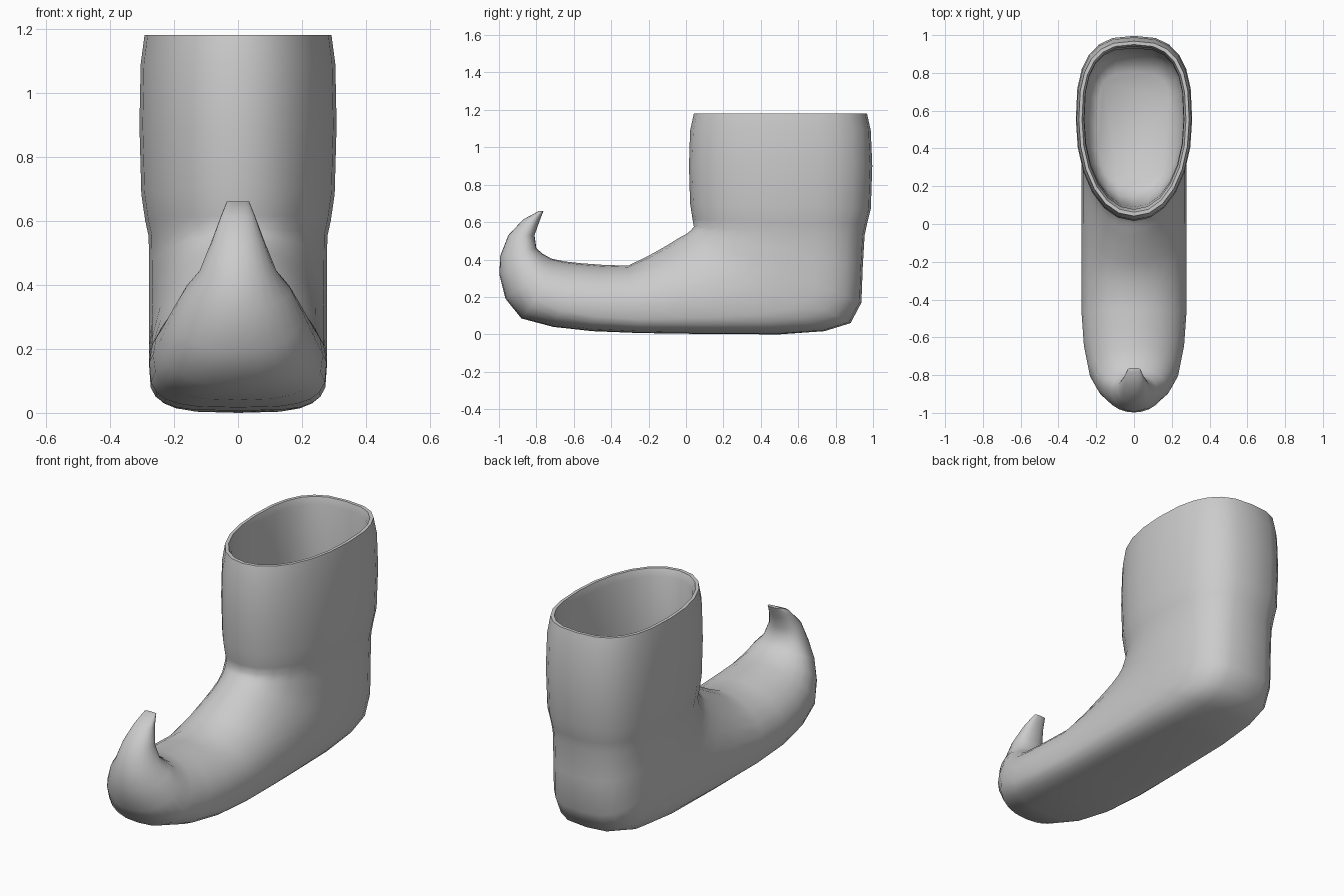
import bpy, bmesh, math

N = 24


def half_power(value, e):
    return math.copysign(abs(value) ** (2 / e), value)


def section(bm, a, b, w, m, ea, eb):
    """Closed ring from front/top point a to back/bottom point b (y, z), half width w.
    m places the widest spot, ea and eb set the squareness of each end."""
    mid = [a[i] + (b[i] - a[i]) * m for i in (0, 1)]
    ring = []
    for k in range(N):
        t = 2 * math.pi * k / N
        c, s = math.cos(t), math.sin(t)
        e, end = (ea, a) if c > 0 else (eb, b)
        u = abs(half_power(c, e)) if abs(c) > 1e-6 else 0
        x = w * half_power(s, e) if abs(s) > 1e-6 else 0
        ring.append(bm.verts.new((x, mid[0] + u * (end[0] - mid[0]),
                                  mid[1] + u * (end[1] - mid[1]))))
    return ring


# sections: a, b, half width, widest spot, squareness a, squareness b
toe_and_foot = [
    ((-.762, .66), (-.785, .66), .035, .5, 2.5, 2.5),
    ((-.785, .60), (-.87, .615), .056, .5, 2.3, 2.2),
    ((-.81, .53), (-.95, .53), .085, .45, 2.2, 2.1),
    ((-.80, .46), (-.993, .42), .12, .4, 2.2, 2),
    ((-.765, .43), (-.998, .32), .165, .4, 2.1, 2),
    ((-.72, .405), (-.965, .19), .205, .45, 2, 2.1),
    ((-.65, .39), (-.88, .085), .24, .52, 2, 2.4),
    ((-.56, .38), (-.71, .04), .265, .58, 2, 2.8),
    ((-.45, .372), (-.50, .017), .277, .6, 2, 3.4),
    ((-.31, .367), (-.25, .007), .278, .6, 2, 3.8),
    ((-.20, .42), (.10, .002), .278, .6, 2, 3.8),
    ((-.12, .465), (.50, 0), .278, .58, 2.1, 3.6),
    ((-.07, .495), (.74, .017), .278, .56, 2.1, 3.4),
    ((-.03, .52), (.88, .06), .278, .55, 2.1, 3.2),
    ((0, .535), (.938, .17), .278, .55, 2.1, 3),
    ((.025, .555), (.945, .36), .278, .55, 2.1, 2.9),
]
shaft = [
    ((.042, .575), (.955, .53), .279, .55, 2.1, 2.8),
    ((.035, .615), (.968, .59), .29, .55, 2.1, 2.7),
    ((.022, .70), (.988, .67), .302, .55, 2.1, 2.7),
    ((.016, .90), (.996, .90), .308, .55, 2.1, 2.7),
    ((.022, 1.09), (.988, 1.09), .304, .55, 2.1, 2.7),
    ((.042, 1.18), (.968, 1.18), .292, .55, 2.1, 2.7),
]
lining = [
    ((.062, 1.18), (.95, 1.18), .275, .55, 2.1, 2.7),
    ((.078, 1.14), (.94, 1.14), .264, .55, 2.1, 2.7),
    ((.07, .85), (.95, .85), .27, .55, 2.1, 2.7),
    ((.09, .60), (.93, .60), .262, .55, 2.1, 2.8),
    ((.10, .44), (.93, .44), .268, .55, 2.1, 2.8),
    ((.14, .28), (.89, .28), .245, .55, 2.4, 2.9),
    ((.22, .23), (.80, .23), .19, .5, 3.5, 4),
]

# one continuous skin: toe tip, foot, shaft, rolled rim, lining, inner floor
bm = bmesh.new()
rings = [section(bm, *s) for s in toe_and_foot + shaft + lining]
for r, q in zip(rings, rings[1:]):
    for k in range(N):
        j = (k + 1) % N
        bm.faces.new((r[k], r[j], q[j], q[k]))
bm.faces.new(rings[0])
bm.faces.new(rings[-1])
bmesh.ops.recalc_face_normals(bm, faces=bm.faces)
mesh = bpy.data.meshes.new("curled_toe_boot")
bm.to_mesh(mesh)
bm.free()
boot = bpy.data.objects.new("curled_toe_boot", mesh)
bpy.context.collection.objects.link(boot)
bpy.context.view_layer.objects.active = boot
boot.select_set(True)
bpy.ops.object.shade_smooth_by_angle(angle=math.radians(60))
